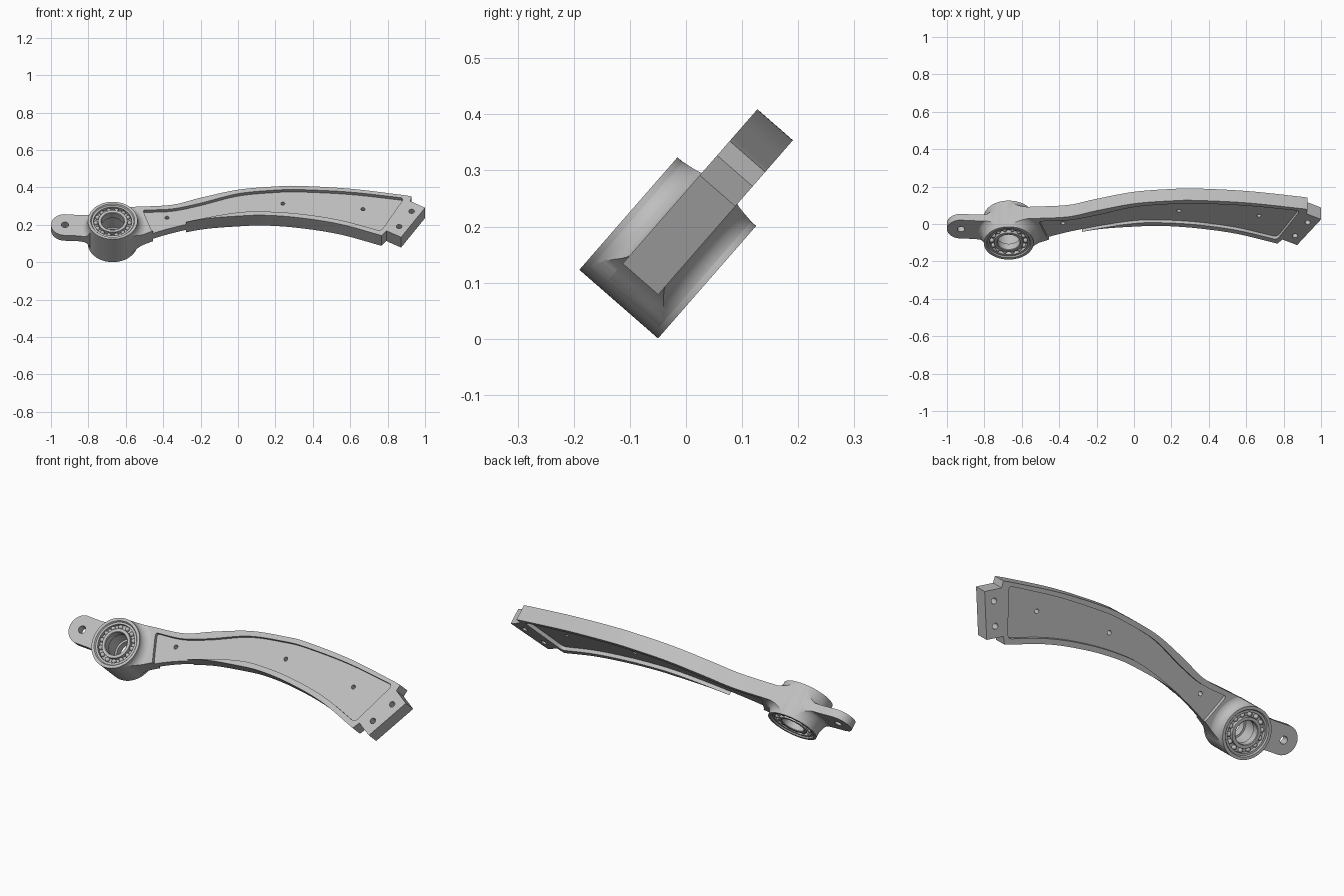
import bpy, bmesh, math
from mathutils import Vector, Matrix

if "Cube" in bpy.data.objects:
    bpy.data.objects.remove(bpy.data.objects["Cube"])

HUB_X = -0.67
TILT = Matrix.Translation((0, -0.0325, 0.162)) @ Matrix.Rotation(math.radians(48.9), 4, 'X')

metal = bpy.data.materials.new("cast_grey_metal")
metal.use_nodes = True
grey = (0.52, 0.52, 0.52, 1)
metal.diffuse_color = grey
metal.node_tree.nodes["Principled BSDF"].inputs["Base Color"].default_value = grey


def make(name, bm):
    bmesh.ops.recalc_face_normals(bm, faces=bm.faces[:])
    mesh = bpy.data.meshes.new(name)
    bm.to_mesh(mesh)
    bm.free()
    mesh.materials.append(metal)
    ob = bpy.data.objects.new(name, mesh)
    bpy.context.collection.objects.link(ob)
    ob.matrix_world = TILT
    return ob


def curve(points, steps=6):
    """Smooth path through a few points."""
    p = [Vector(q) for q in points]
    p = [2 * p[0] - p[1]] + p + [2 * p[-1] - p[-2]]
    out = []
    for a, b, c, d in zip(p, p[1:], p[2:], p[3:]):
        for i in range(steps):
            t = i / steps
            out.append(0.5 * (2 * b + (c - a) * t + (2 * a - 5 * b + 4 * c - d) * t**2
                              + (3 * b - a - 3 * c + d) * t**3))
    return out + [p[-2]]


def soften(points, radius):
    """Round the sharp corners of a closed outline."""
    out = []
    for i, q in enumerate(points):
        a, b = points[i - 1] - q, points[(i + 1) % len(points)] - q
        if a.angle(b) > math.radians(150):
            out.append(q)
            continue
        s = q + a.normalized() * min(radius, a.length * 0.45)
        e = q + b.normalized() * min(radius, b.length * 0.45)
        for k in range(6):
            t = k / 5
            out.append(s * (1 - t)**2 + q * 2 * t * (1 - t) + e * t**2)
    return out


def prism(name, outline, low, high):
    bm = bmesh.new()
    face = bm.faces.new([bm.verts.new((q[0], q[1], low)) for q in outline])
    up = bmesh.ops.extrude_face_region(bm, geom=[face])["geom"]
    bmesh.ops.translate(bm, vec=(0, 0, high - low),
                        verts=[v for v in up if isinstance(v, bmesh.types.BMVert)])
    return make(name, bm)


def disc(x, y, r, n=24):
    return [(x + r * math.cos(k * math.tau / n), y + r * math.sin(k * math.tau / n)) for k in range(n)]


def lathe(name, profile, n=72):
    """Ring turned about the hub axis from a closed (radius, height) profile."""
    bm = bmesh.new()
    rings = [[bm.verts.new((HUB_X + r * math.cos(k * math.tau / n), r * math.sin(k * math.tau / n), h))
              for r, h in profile] for k in range(n)]
    m = len(profile)
    for k in range(n):
        a, b = rings[k], rings[(k + 1) % n]
        for j in range(m):
            bm.faces.new((a[j], a[(j + 1) % m], b[(j + 1) % m], b[j]))
    return make(name, bm)


def boolean(ob, other, operation):
    mod = ob.modifiers.new("cut", 'BOOLEAN')
    mod.operation, mod.solver, mod.object = operation, 'EXACT', other
    bpy.context.view_layer.objects.active = ob
    bpy.ops.object.modifier_apply(modifier=mod.name)
    bpy.data.objects.remove(other)


# Arm outline: curved top and bottom edges, notched tongue at the far end
top_edge = curve([(HUB_X, 0.133), (-0.55, 0.142), (-0.353, 0.156), (-0.2, 0.206), (0, 0.263), (0.2, 0.286),
                  (0.33, 0.29), (0.6, 0.27), (0.866, 0.228), (0.928, 0.216)])
low_edge = curve([(0.768, -0.062), (0.545, 0.019), (0.33, 0.064), (0.144, 0.082), (0, 0.076), (-0.2, 0.053),
                  (-0.39, -0.003), (-0.53, -0.067), (-0.603, -0.115), (HUB_X, -0.133)])
tongue = [Vector(q) for q in ((0.921, 0.182), (1, 0.135), (0.872, -0.074), (0.793, -0.028))]
arm_outline = top_edge + tongue + low_edge

# Lug outline: round end that flares into the hub
LUG = (-0.925, 0.032)
round_end = [Vector((LUG[0] + 0.075 * math.cos(a), LUG[1] + 0.075 * math.sin(a)))
             for a in [math.radians(95 + 10 * k) for k in range(18)]]
lug_outline = ([Vector(q) for q in ((HUB_X, 0.12), (-0.74, 0.118), (-0.79, 0.101), (-0.85, 0.101))] + round_end
               + [Vector(q) for q in ((-0.85, -0.047), (-0.79, -0.06), (-0.74, -0.113), (HUB_X, -0.12))])

# Plates with the hub bore removed
arm = prism("arm", arm_outline, -0.042, 0.042)
lug = prism("lug", lug_outline, -0.022, 0.022)
for plate in (arm, lug):
    boolean(plate, prism("bore_cutter", disc(HUB_X, 0, 0.125, 72), -0.2, 0.2), 'DIFFERENCE')

# Recessed panels on both sides of the arm
panel = soften(curve([(-0.51, 0.119), (-0.353, 0.127), (-0.2, 0.168), (0, 0.235), (0.2, 0.26), (0.33, 0.264),
                      (0.6, 0.246), (0.888, 0.204)])
               + curve([(0.765, -0.03), (0.545, 0.048), (0.33, 0.092), (0.144, 0.108), (0, 0.102), (-0.2, 0.08 - 0.023),
                        (-0.39, -0.004), (-0.46, -0.032)]), 0.03)
for side in (-1, 1):
    boolean(arm, prism("panel_cutter", panel, side * 0.042 - 0.02, side * 0.042 + 0.02), 'DIFFERENCE')

# Drilled holes
for x, y, r in ((-0.38, 0.082, 0.011), (0.24, 0.182, 0.011), (0.668, 0.143, 0.011),
                (0.928, 0.11, 0.015), (0.861, 0.002, 0.015)):
    boolean(arm, prism("hole_cutter", disc(x, y, r), -0.2, 0.2), 'DIFFERENCE')
boolean(lug, prism("hole_cutter", disc(*LUG, 0.02), -0.2, 0.2), 'DIFFERENCE')


# Fillets between the plates and the hub, trimmed to the plate outlines
def fillet(name, outline, base, reach):
    arc = [(0.132 + reach * (1 - math.sin(a)), 0.091 - (0.091 - base) * math.cos(a))
           for a in [math.radians(11.25 * k) for k in range(9)]]
    rim = arc[::-1] + [(r, -h) for r, h in arc]
    ring = lathe(name, [(0.122, 0.091)] + rim + [(0.122, -0.091)])
    boolean(ring, prism("fillet_cutter", outline, -0.2, 0.2), 'INTERSECT')
    return ring


parts = [arm, lug, fillet("arm_fillet", arm_outline, 0.041, 0.05), fillet("lug_fillet", lug_outline, 0.021, 0.035)]

# Hub shell and bearing races, mirrored about the middle plane
half = [(0.133, 0.093), (0.118, 0.093), (0.113, 0.086), (0.102, 0.086), (0.102, 0.066),
        (0.078, 0.066), (0.078, 0.088), (0.063, 0.088), (0.06, 0.085), (0.06, 0.045), (0.07, 0.045)]
parts.append(lathe("hub", half + [(r, -h) for r, h in reversed(half)]))

# Bearing balls at both ends
bm = bmesh.new()
for h in (-0.073, 0.073):
    for x, y in disc(HUB_X, 0, 0.09, 14):
        bmesh.ops.create_uvsphere(bm, u_segments=16, v_segments=10, radius=0.0125,
                                  matrix=Matrix.Translation((x, y, h)))
parts.append(make("bearing_balls", bm))

bpy.ops.object.select_all(action='DESELECT')
for ob in parts:
    ob.select_set(True)
bpy.context.view_layer.objects.active = arm
bpy.ops.object.shade_smooth_by_angle(angle=math.radians(30))
